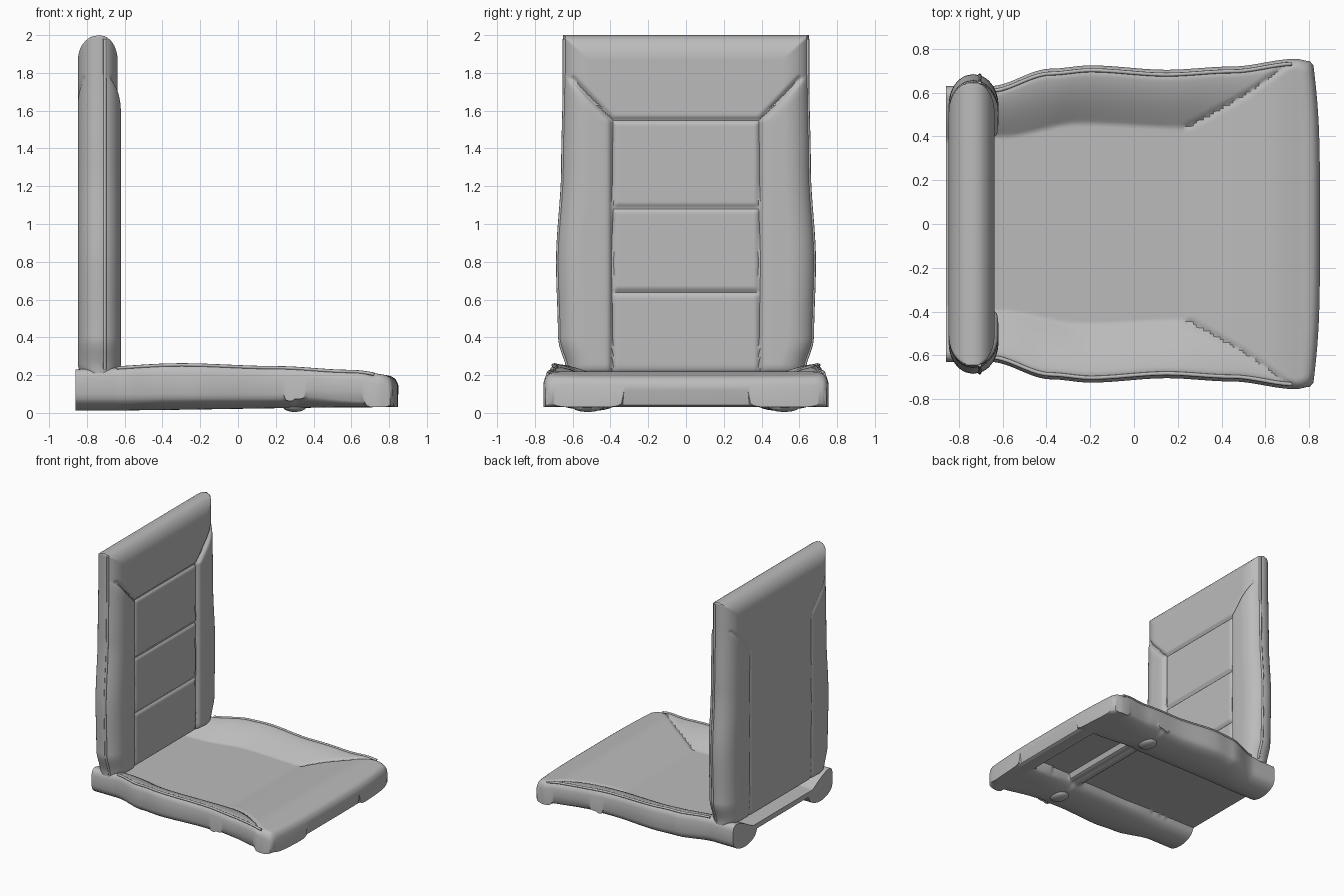
import bpy, bmesh, math
from mathutils import Vector

cube = bpy.data.objects.get("Cube")
if cube:
    bpy.data.objects.remove(cube, do_unlink=True)

grey = bpy.data.materials.new("grey_upholstery")
grey.use_nodes = True
colour = (0.5, 0.5, 0.5, 1)
grey.diffuse_color = colour
grey.node_tree.nodes["Principled BSDF"].inputs["Base Color"].default_value = colour


def curve(points, t):
    """Smooth interpolation through (position, value) pairs."""
    if t <= points[0][0]:
        return points[0][1]
    for (a, va), (b, vb) in zip(points, points[1:]):
        if t <= b:
            k = (t - a) / (b - a)
            return va + (vb - va) * k * k * (3 - 2 * k)
    return points[-1][1]


def clamp(t):
    return max(0.0, min(1.0, t))


def dome(distance, radius, power=2):
    """Rises from 0 at an edge to 1 at the given radius inside it."""
    k = 1 - clamp(distance / radius)
    return (1 - k ** power) ** (1 / power)


def groove(distance, width=0.012):
    return math.exp(-(distance / width) ** 2)


def segment_distance(p, a, b):
    p, a, b = Vector(p), Vector(a), Vector(b)
    t = clamp((p - a).dot(b - a) / (b - a).length_squared)
    return (p - a - (b - a) * t).length


def add_object(name, bm):
    bmesh.ops.recalc_face_normals(bm, faces=bm.faces)
    mesh = bpy.data.meshes.new(name)
    bm.to_mesh(mesh)
    bm.free()
    mesh.materials.append(grey)
    obj = bpy.data.objects.new(name, mesh)
    bpy.context.collection.objects.link(obj)
    bpy.ops.object.select_all(action='DESELECT')
    obj.select_set(True)
    bpy.context.view_layer.objects.active = obj
    bpy.ops.object.shade_smooth_by_angle(angle=math.radians(40))
    return obj


def cushion(name, nu, nv, side_a, side_b):
    """Two shaped sheets sewn together around their rim."""
    bm = bmesh.new()
    sheets = []
    for shape in (side_a, side_b):
        grid = [[bm.verts.new(shape(i / nu, -math.sin(math.pi / 2 * (1 - 2 * j / nv)) * 0.4
                                    + 0.6 * (2 * j / nv - 1)))
                 for j in range(nv + 1)] for i in range(nu + 1)]
        for i in range(nu):
            for j in range(nv):
                bm.faces.new((grid[i][j], grid[i + 1][j], grid[i + 1][j + 1], grid[i][j + 1]))
        rim = grid[0][:-1] + [r[-1] for r in grid[:-1]] + grid[-1][:0:-1] + [r[0] for r in grid[:0:-1]]
        sheets.append(rim)
    a, b = sheets
    for k in range(len(a)):
        n = (k + 1) % len(a)
        bm.faces.new((a[k], a[n], b[n], b[k]))
    bmesh.ops.remove_doubles(bm, verts=bm.verts, dist=0.0002)
    return add_object(name, bm)


def piping(name, points, radius):
    data = bpy.data.curves.new(name, 'CURVE')
    data.dimensions = '3D'
    data.bevel_depth = radius
    data.bevel_resolution = 2
    data.use_fill_caps = True
    spline = data.splines.new('POLY')
    spline.points.add(len(points) - 1)
    for p, co in zip(spline.points, points):
        p.co = (*co, 1)
    data.materials.append(grey)
    bpy.context.collection.objects.link(bpy.data.objects.new(name, data))


# Seat cushion: sunk flat panel, raised side bolsters and front roll
BACK, SEAM_X, PANEL = -0.86, 0.24, 0.14
SEAT_WIDTH = [(-0.86, 0.63), (-0.66, 0.63), (-0.38, 0.71), (-0.2, 0.725), (0.15, 0.705),
              (0.45, 0.72), (0.74, 0.755), (0.8, 0.745), (0.85, 0.69)]
SEAT_TOP = [(-0.86, 0.235), (-0.3, 0.26), (0.2, 0.245), (0.6, 0.225), (0.85, 0.195)]
INNER = [(-0.86, 0.38), (-0.6, 0.4), (-0.25, 0.46), (0.25, 0.44)]


def seat_plan(u, v):
    x = BACK + u * (1.71 - 0.03 * v ** 4)
    width = curve(SEAT_WIDTH, x)
    return x, v * width, width, (1 - u) * 1.71


def seat_top(u, v):
    x, y, width, front = seat_plan(u, v)
    inner = curve(INNER, x)
    side = (abs(y) - inner) / (width - inner)
    roll = (x - SEAM_X) / 0.5
    rise = math.sin(math.pi / 2 * clamp(max(side, roll)))
    z = PANEL + (curve(SEAT_TOP, x) - PANEL) * rise
    if side > 0 and roll > 0:
        z -= 0.01 * groove(side - roll, 0.04)
    z -= 0.05 * (1 - dome(width - abs(y), 0.05)) + 0.05 * (1 - dome(front, 0.06))
    return x, y, max(z, 0.13)


def seat_bottom(u, v):
    x, y, width, front = seat_plan(u, v)
    power = curve([(-0.86, 2), (0.3, 2.2), (0.8, 5)], x)
    low = curve([(-0.86, 0.012), (0.8, 0.03)], x)
    bolster_width = width - 0.33
    side = dome(min(width - abs(y), abs(y) - 0.33), bolster_width / 2, power) if abs(y) > 0.33 else 0
    lip = dome(min(front, 0.16 - front), 0.08, 4) if front < 0.16 else 0
    bar = 0.5 * dome(0.06 - abs(x - 0.3), 0.06, 4) if abs(x - 0.3) < 0.06 else 0
    centre = 0.1 if x < 0.3 else 0.12
    return x, y, centre - (centre - low) * max(side, lip, bar)


cushion("seat_cushion", 110, 110, seat_top, seat_bottom)

# Backrest cushion: pillow with seams on both faces
BACK_WIDTH = [(0.22, 0.63), (0.4, 0.675), (0.8, 0.685), (1.3, 0.658), (1.75, 0.65), (2, 0.65)]
BOTTOM, TOP, MID = 0.21, 2.0, -0.735
SEAM_Y, YOKE = 0.39, 1.55


def backrest(front):
    def shape(u, v):
        # rows are packed more closely toward the top edge
        k = 0.7 * u + 0.3 * math.sin(u * math.pi / 2)
        z = BOTTOM + (TOP - BOTTOM) * k
        width = curve(BACK_WIDTH, z)
        y = v * width
        ay = abs(y)
        round_off = min(dome(width - ay, 0.14), dome(TOP - z, 0.13))
        depth = 0.097 if front else 0.112
        diagonal = YOKE + (ay - SEAM_Y) * 0.95
        if ay > SEAM_Y and z < diagonal and front:
            depth += 0.018 * dome(min(ay - SEAM_Y, diagonal - z), 0.08)
        cut = max(groove(segment_distance((ay, z), (SEAM_Y, 0), (SEAM_Y, YOKE))),
                  groove(segment_distance((ay, z), (SEAM_Y, YOKE), (0.6, 1.77))))
        if front and ay < SEAM_Y:
            cut = max([cut] + [groove(z - level) for level in (0.64, 1.085, YOKE)])
        depth -= (0.016 if front else 0.009) * cut
        depth *= round_off * (0.75 + 0.25 * dome(z - BOTTOM, 0.05))
        return MID + (depth if front else -depth), y, z
    return shape


cushion("backrest_cushion", 180, 130, backrest(True), backrest(False))

# Piping along the outer edges, and small pads under the seat
for side, label in ((1, "left"), (-1, "right")):
    xs = [-0.64 + 1.36 * i / 40 for i in range(41)]
    piping("seat_piping_" + label,
           [(x, side * (curve(SEAT_WIDTH, x) - 0.022), curve(SEAT_TOP, x) - 0.006) for x in xs], 0.009)
    zs = [BOTTOM + 0.02 + 1.75 * i / 40 for i in range(41)]
    piping("backrest_piping_" + label,
           [(-0.705, side * (curve(BACK_WIDTH, z) - 0.006), z) for z in zs], 0.009)
    bm = bmesh.new()
    bmesh.ops.create_uvsphere(bm, u_segments=20, v_segments=10, radius=1)
    bmesh.ops.scale(bm, vec=(0.06, 0.08, 0.025), verts=bm.verts)
    bmesh.ops.translate(bm, vec=(0.3, side * 0.52, 0.03), verts=bm.verts)
    add_object("seat_pad_" + label, bm)
